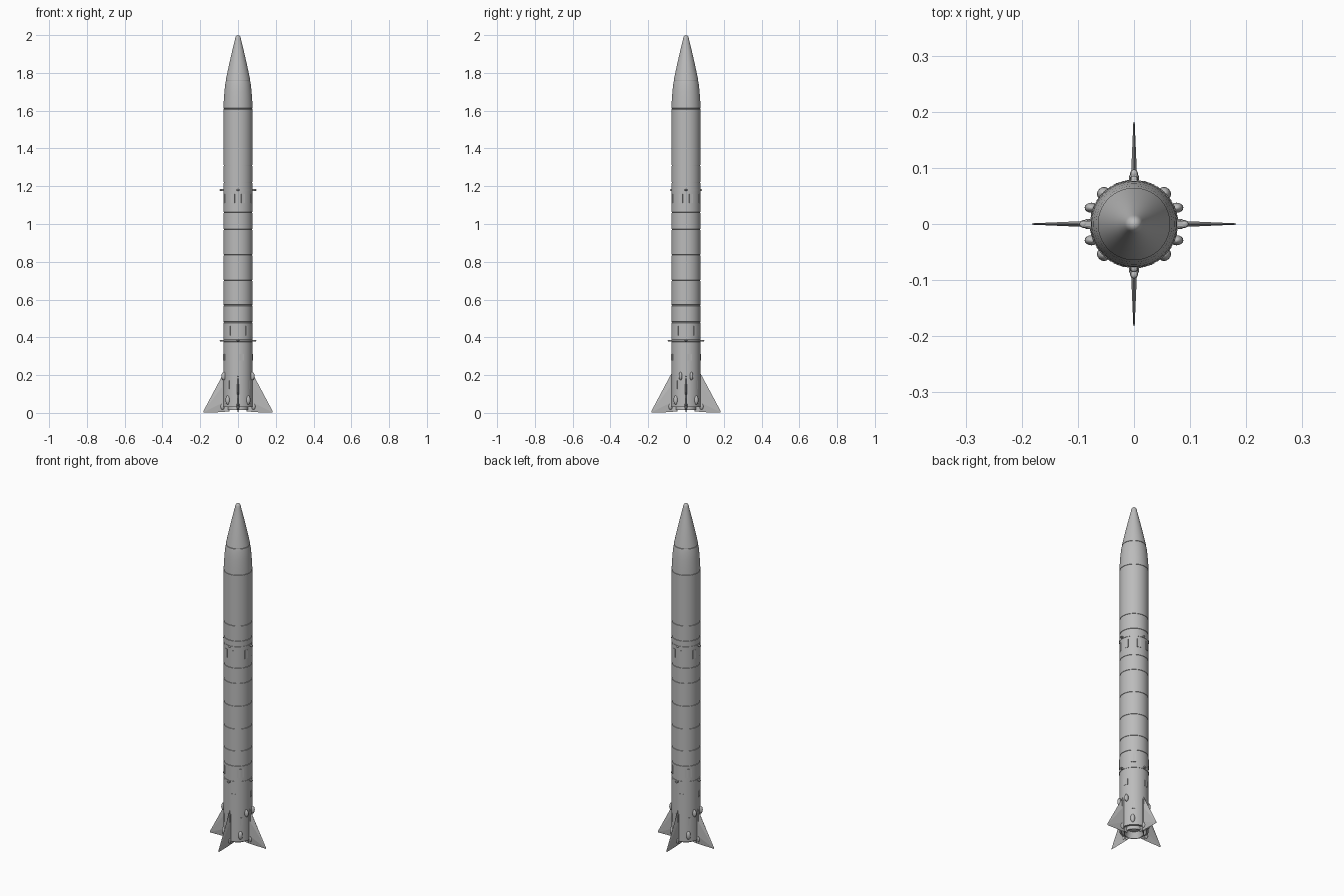
import bpy, bmesh, math
from mathutils import Matrix, Vector

if "Cube" in bpy.data.objects:
    bpy.data.objects.remove(bpy.data.objects["Cube"])

grey = bpy.data.materials.new("light grey")
grey.diffuse_color = (0.5, 0.5, 0.5, 1)
grey.use_nodes = True
grey.node_tree.nodes["Principled BSDF"].inputs["Base Color"].default_value = grey.diffuse_color
R = 0.077


def finish(name, bm, angle=0, smooth=True):
    bmesh.ops.recalc_face_normals(bm, faces=bm.faces)
    bm.transform(Matrix.Rotation(math.radians(angle), 4, 'Z'))
    me = bpy.data.meshes.new(name)
    bm.to_mesh(me)
    bm.free()
    me.materials.append(grey)
    ob = bpy.data.objects.new(name, me)
    bpy.context.collection.objects.link(ob)
    if smooth:
        bpy.ops.object.select_all(action='DESELECT')
        ob.select_set(True)
        bpy.context.view_layer.objects.active = ob
        bpy.ops.object.shade_smooth_by_angle(angle=math.radians(30))
    return ob


def lathe(name, profile, segments=64):
    bm = bmesh.new()
    vs = [bm.verts.new((r, 0, z)) for r, z in profile]
    es = [bm.edges.new(p) for p in zip(vs, vs[1:])]
    bmesh.ops.spin(bm, geom=vs + es, cent=(0, 0, 0), axis=(0, 0, 1),
                   angle=2 * math.pi, steps=segments)
    bmesh.ops.remove_doubles(bm, verts=bm.verts, dist=1e-5)
    return finish(name, bm)


def groove(r, z):
    return [(r, z - .003), (r - .002, z - .002), (r - .002, z + .002), (r, z + .003)]


def box(name, center, size, angle):
    bm = bmesh.new()
    bmesh.ops.create_cube(bm, size=1, matrix=Matrix.Translation(center) @ Matrix.Diagonal((*size, 1)))
    return finish(name, bm, angle, False)


def blob(name, center, size, angle):
    bm = bmesh.new()
    bmesh.ops.create_uvsphere(bm, u_segments=16, v_segments=10, radius=1,
                              matrix=Matrix.Translation(center) @ Matrix.Diagonal((*size, 1)))
    return finish(name, bm, angle)


# Body and nose: one turned shell with joint grooves and a hollow tail
profile = [(0, .05), (.058, .05), (.066, .03), (R, .03)]
for z in (.48, .57, .70, .835, .97, 1.06, 1.22, 1.31):
    profile += groove(R, z)
profile += groove(R, 1.61) + [(.0755, 1.65), (.072, 1.70), (.068, 1.74)]
profile += groove(.0645, 1.76)
profile += [(.058, 1.795), (.045, 1.855), (.031, 1.915), (.0165, 1.975),
            (.0145, 1.986), (.011, 1.994), (.006, 1.9985), (0, 2.0)]
lathe("body", profile)

# Exhaust nozzle
lathe("nozzle", [(.036, .055), (.050, .016), (.054, .016), (.054, .022), (.045, .055)], 48)

# Fins: tapered wedge sections with sharp leading and trailing edges
for a in (0, 90, 180, 270):
    bm = bmesh.new()
    rings = []
    for r, top, bottom, half in ((.070, .222, .004, .006), (.182, .012, .002, .0012)):
        h = top - bottom
        pts = [(0, bottom), (half, bottom + h * .25), (half, top - h * .3), (0, top),
               (-half, top - h * .3), (-half, bottom + h * .25)]
        rings.append([bm.verts.new((r, y, z)) for y, z in pts])
    for i in range(6):
        j = (i + 1) % 6
        bm.faces.new((rings[0][i], rings[0][j], rings[1][j], rings[1][i]))
    for ring in rings:
        bm.faces.new(ring)
    finish("fin", bm, a, False)

    # Fin root fairing, steering vane and its hinge
    box("fin_root", (.079, 0, .115), (.010, .015, .15), a)
    blob("fin_hinge", (.082, 0, .035), (.011, .009, .018), a)
    box("jet_vane", (.057, 0, .022), (.022, .004, .030), a)

    # Guide lugs: short stem and flat shoe, upper and lower
    for z, reach in ((1.18, .093 if a % 180 == 0 else .082), (.382, .093)):
        box("lug_stem", ((R + reach) / 2 - .002, 0, z), (reach - R + .004, .010, .008), a)
        blob("lug_shoe", (reach - .003, 0, z), (.007, .007, .005), a)

    # Fairings beside the fin roots
    for s in (-1, 1):
        blob("small_fairing", (.076, s * .029, .195), (.012, .009, .022), a if a % 180 == 0 else a + 180) \
            if a % 180 == 0 else None

    # Diagonal fairings near the tail
    blob("tail_fairing", (.077, 0, .068), (.011, .012, .024), a + 45)

    # Access panels
    for name, z, w, h, off in (("upper_panel", 1.135, .020, .050, 20),
                               ("upper_panel", 1.135, .020, .050, -20),
                               ("middle_panel", .435, .018, .050, 38),
                               ("middle_panel", .435, .018, .050, -38),
                               ("low_panel", .295, .026, .035, 15),
                               ("tail_panel", .150, .014, .045, 48)):
        box(name, (R - .001, 0, z), (.005, w, h), a + off)

# Thin raised bands at the lug stations
for z in (1.18, .382):
    lathe("lug_band", [(R - .001, z - .006), (R + .0012, z - .005),
                       (R + .0012, z + .005), (R - .001, z + .006)])
